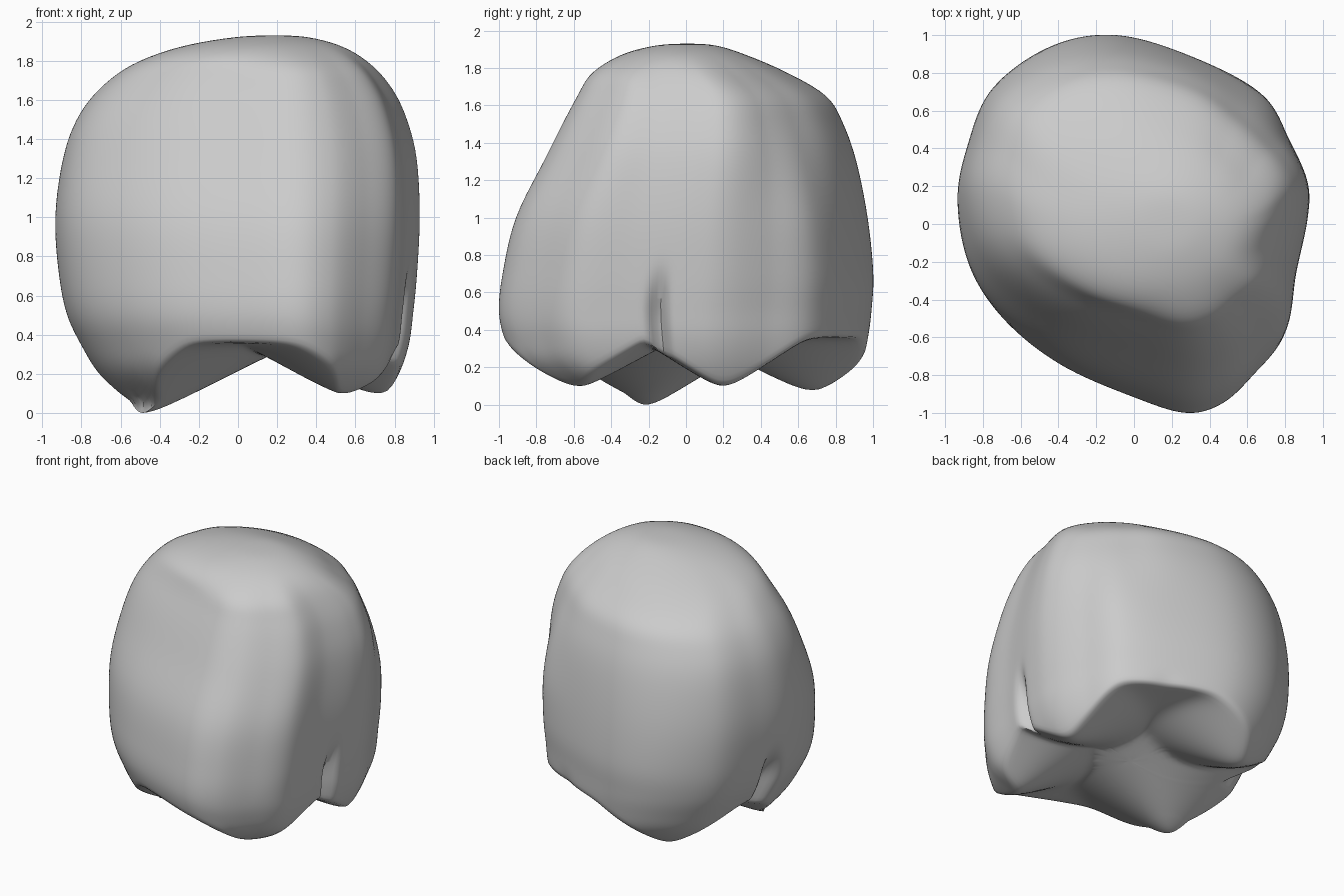
import bpy, bmesh, math
from mathutils import Vector

cube = bpy.data.objects.get("Cube")
if cube:
    bpy.data.objects.remove(cube, do_unlink=True)

# Widest outline of the crown, counter-clockwise
OUTLINE = [(.92, 0), (.92, .2), (.83, .43), (.68, .69), (.3, .89), (-.1, 1), (-.45, .94),
           (-.75, .72), (-.88, .4), (-.93, .1), (-.87, -.25), (-.7, -.52), (-.4, -.75),
           (0, -.92), (.28, -1), (.48, -.95), (.65, -.8), (.81, -.6), (.86, -.3)]

# Wall sections: height, x min, x max, y min, y max
SECTIONS = [(.05, -.58, .73, -.65, .8), (.2, -.71, .82, -.9, .93), (.35, -.8, .87, -.97, .97),
            (.5, -.87, .89, -1, .99), (.7, -.91, .91, -.98, 1), (1, -.93, .925, -.91, .97),
            (1.3, -.89, .91, -.76, .91), (1.5, -.82, .86, -.66, .84), (1.65, -.71, .79, -.58, .75),
            (1.78, -.54, .68, -.5, .53), (1.87, -.3, .54, -.35, .32), (1.92, -.02, .36, -.16, .16),
            (1.93, .18, .2, 0, .02)]

# Biting tips: x, y, height
CUSPS = [(.57, -.6, .09), (.72, .2, .1), (-.34, .68, .075), (-.5, -.22, 0)]
# Side grooves: angle, width, depth, top
GROOVES = [(-9.5, 2.2, .13, .78), (165, 4, .17, .8), (64, 5, .04, .5)]
SUB, WALL_STEPS, BASE_STEPS = 14, 5, 26


def spline(a, b, c, d, t):
    """Catmull-Rom blend of four points."""
    return tuple(.5 * (2*q + (r - p)*t + (2*p - 5*q + 4*r - s)*t*t + (3*q - p - 3*r + s)*t**3)
                 for p, q, r, s in zip(a, b, c, d))


def smoothstep(v):
    v = min(max(v, 0), 1)
    return v * v * (3 - 2 * v)


n = len(OUTLINE)
loop = [spline(*(OUTLINE[(i + k) % n] for k in (-1, 0, 1, 2)), s / SUB)
        for i in range(n) for s in range(SUB)]
last = len(SECTIONS) - 1
levels = [spline(*(SECTIONS[min(max(i + k, 0), last)] for k in (-1, 0, 1, 2)), s / WALL_STEPS)
          for i in range(last) for s in range(WALL_STEPS)]


def wall_point(p, z):
    """Place an outline point on the wall at a height."""
    i = next((i for i, s in enumerate(levels) if s[0] > z), len(levels) - 1)
    a, b = levels[max(i - 1, 0)], levels[max(i, 1)]
    t = min(max((z - a[0]) / (b[0] - a[0]), 0), 1)
    _, x0, x1, y0, y1 = (q + (r - q) * t for q, r in zip(a, b))
    angle, scale = math.degrees(math.atan2(p[1], p[0])), 1
    for centre, width, depth, top in GROOVES:
        off = (angle - centre + 180) % 360 - 180
        scale -= depth * math.exp(-(off / width)**2) * smoothstep((top - z) / .35)
    # The back left shoulder draws in higher up, and the crest is round
    scale -= .09 * math.exp(-((angle - 44) / 17)**2) * smoothstep((z - .9) / .7)
    u, v = p[0] * scale / .925, p[1] * scale
    k = 1 + (1 / math.hypot(u, v) - 1) * smoothstep((z - 1.72) / .2)
    return (x0 + x1 + (x1 - x0) * u * k) / 2, (y0 + y1 + (y1 - y0) * v * k) / 2


def base_height(x, y):
    """Ridged cusps meeting in creased valleys around a shallow basin."""
    heights = []
    for px, py, z in CUSPS:
        out = Vector((px, py)).normalized()
        d = Vector((x - px, y - py))
        along, across = d.dot(out), 1.1 * d.cross(out)
        along *= 1 if along > 0 else .8
        heights.append(z + .62 * (math.sqrt(along**2 + across**2 + .006) - .077))
    h, cap, soft = min(heights), .36, .04
    return .5 * (h + cap - math.sqrt((h - cap)**2 + soft**2))


# Rim, where the wall meets the biting surface
rim = []
for p in loop:
    z = .2
    for _ in range(8):
        x, y = wall_point(p, z)
        z = base_height(x, y)
    rim.append((x, y, z))

# Biting surface, from the central pit out to the rim
bm = bmesh.new()
rings = []
cx, cy = .05, .02
pit = bm.verts.new((cx, cy, base_height(cx, cy)))
for k in range(1, BASE_STEPS + 1):
    f = k / BASE_STEPS
    ring = []
    for x, y, _ in rim:
        bx, by = cx + (x - cx) * f, cy + (y - cy) * f
        ring.append(bm.verts.new((bx, by, base_height(bx, by))))
    rings.append(ring)

# Outer wall and domed top
start = levels[0][0]
for sec in levels[1:]:
    fade = 1 - smoothstep((sec[0] - start) / .95)
    ring = []
    for p, r in zip(loop, rim):
        z = sec[0] + (r[2] - start) * fade
        ring.append(bm.verts.new((*wall_point(p, z), z)))
    rings.append(ring)
apex = bm.verts.new((.19, .01, SECTIONS[-1][0]))

m = len(loop)
for a, b in zip(rings, rings[1:]):
    for i in range(m):
        j = (i + 1) % m
        bm.faces.new((a[i], a[j], b[j], b[i]))
for i in range(m):
    j = (i + 1) % m
    bm.faces.new((pit, rings[0][j], rings[0][i]))
    bm.faces.new((apex, rings[-1][i], rings[-1][j]))
for _ in range(3):
    bmesh.ops.smooth_vert(bm, verts=[v for v in bm.verts if v.co.z > .05], factor=.5,
                          use_axis_x=True, use_axis_y=True, use_axis_z=True)
bmesh.ops.recalc_face_normals(bm, faces=bm.faces)

# Stand the crown on the ground
low = min(v.co.z for v in bm.verts)
bmesh.ops.translate(bm, verts=bm.verts, vec=Vector((0, 0, -low)))

mesh = bpy.data.meshes.new("tooth_crown")
bm.to_mesh(mesh)
bm.free()
crown = bpy.data.objects.new("tooth_crown", mesh)
bpy.context.collection.objects.link(crown)

# Plain grey enamel
enamel = bpy.data.materials.new("grey_enamel")
enamel.use_nodes = True
colour = (.6, .6, .6, 1)
enamel.diffuse_color = colour
enamel.node_tree.nodes["Principled BSDF"].inputs["Base Color"].default_value = colour
mesh.materials.append(enamel)

bpy.context.view_layer.objects.active = crown
crown.select_set(True)
bpy.ops.object.shade_smooth_by_angle(angle=math.radians(50))
